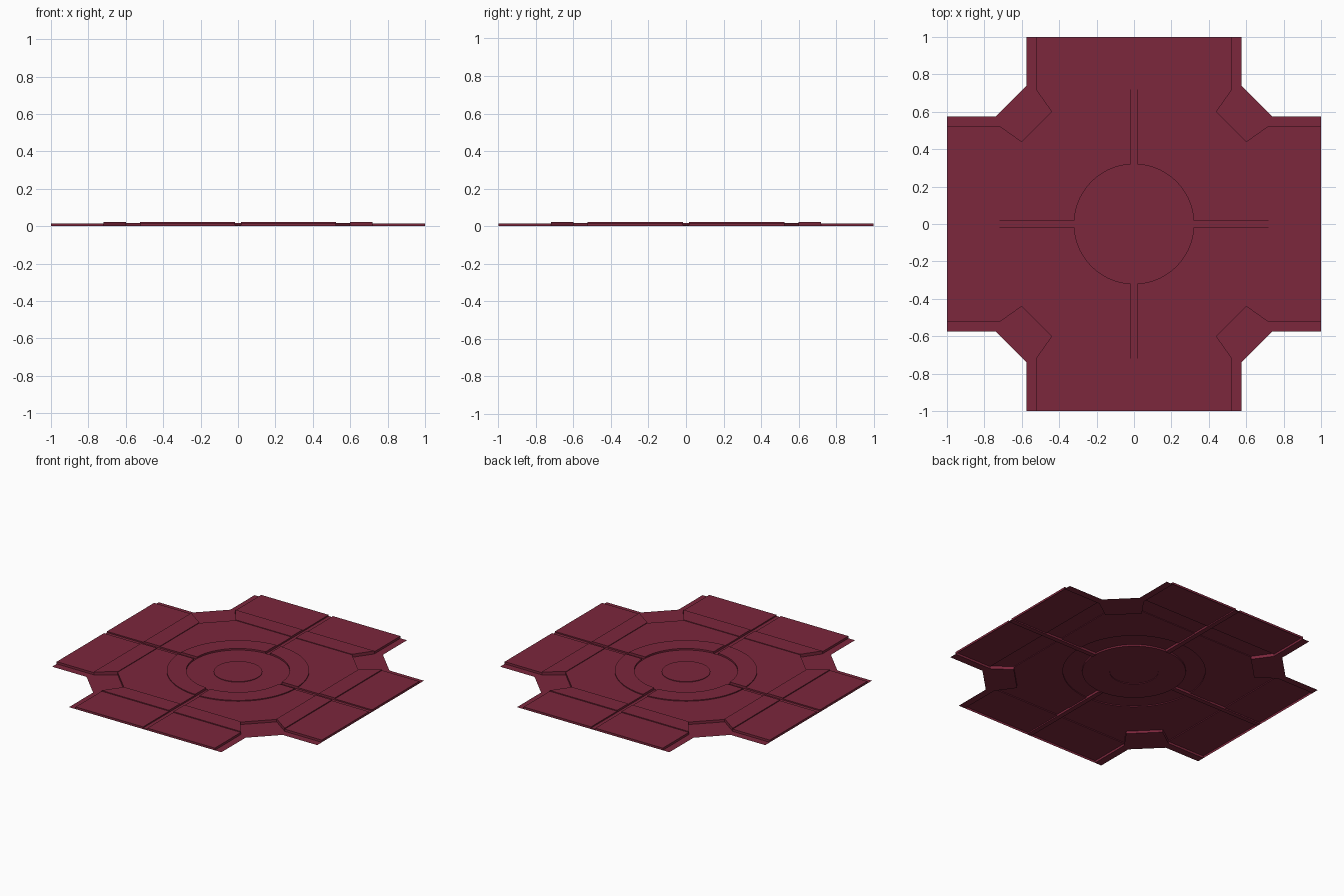
import bpy, bmesh, math

if "Cube" in bpy.data.objects:
    bpy.data.objects.remove(bpy.data.objects["Cube"])

G = 0.016            # half width of the cross channels
R1, R2, R3 = 0.15, 0.32, 0.44
N = 18               # arc segments per quadrant

mat = bpy.data.materials.new("dark_red")
mat.diffuse_color = (0.2, 0.02, 0.045, 1)
mat.use_nodes = True
mat.node_tree.nodes["Principled BSDF"].inputs["Base Color"].default_value = mat.diffuse_color

parts = {}           # part name -> list of (outline, height)


def rot(p, q):
    for _ in range(q):
        p = (-p[1], p[0])
    return p


def add(name, pts, z, turns=4):
    area = sum(a[0] * b[1] - b[0] * a[1] for a, b in zip(pts, pts[1:] + pts[:1]))
    if area < 0:
        pts = pts[::-1]
    for q in range(turns):
        outline = [tuple(round(c, 4) + 0.0 for c in rot(p, q)) for p in pts]
        parts.setdefault(name, []).append((outline, z))


def arc(r, a0):
    return [(r * math.cos(a0 + (math.pi / 2 - 2 * a0) * i / N),
             r * math.sin(a0 + (math.pi / 2 - 2 * a0) * i / N)) for i in range(N + 1)]


a2, a3 = math.asin(G / R2), math.asin(G / R3)
mid, inner, outer = arc(R2, a2), arc(R1, a2), arc(R3, a3)

# Central disc and the sunken ring round it
add("centre_disc", [rot(p, q) for q in range(4) for p in inner], 0.016, 1)
for i in range(N):
    add("sunken_ring", [inner[i], mid[i], mid[i + 1], inner[i + 1]], 0.012)
add("sunken_ring", [inner[-1], mid[-1], rot(mid[0], 1), rot(inner[0], 1)], 0.012)

# Raised ring sectors and the octagonal floor
add("raised_ring", mid + outer[::-1], 0.023)
add("octagon_floor", outer + [(G, 0.6), (0.44, 0.6), (0.6, 0.44), (0.6, G)], 0.017)

# Mitred border bars and arm panels, two mirrored halves per arm
for s in (1, -1):
    add("border_bar", [(s * G, 0.6), (s * G, 0.72), (s * 0.525, 0.72), (s * 0.44, 0.6)], 0.021)
    add("arm_panel", [(s * G, 0.72), (s * G, 1), (s * 0.525, 1), (s * 0.525, 0.72)], 0.015)

# Channels along both axes
ys = [mid[-1][1], outer[-1][1], 0.6, 0.72, 1]
for lo, hi in zip(ys, ys[1:]):
    add("channel", [(-G, lo), (G, lo), (G, hi), (-G, hi)], 0.007)

# Low rim along the arm sides and chamfered corners
add("low_rim", [(0.525, 0.72), (0.525, 1), (0.575, 1), (0.575, 0.74), (0.74, 0.575),
                (1, 0.575), (1, 0.525), (0.72, 0.525), (0.6, 0.44), (0.44, 0.6)], 0.0)

# Heights on each side of every edge, used to place the step walls
level = {}
for faces in parts.values():
    for pts, z in faces:
        for a, b in zip(pts, pts[1:] + pts[:1]):
            level[(a, b)] = z

for name, faces in parts.items():
    bm = bmesh.new()
    for pts, z in faces:
        bm.faces.new([bm.verts.new((x, y, z)) for x, y in pts])
        for a, b in zip(pts, pts[1:] + pts[:1]):
            low = level.get((b, a), 0.0)
            if low < z - 1e-5:
                bm.faces.new([bm.verts.new(v) for v in
                              ((*a, low), (*b, low), (*b, z), (*a, z))])
    bmesh.ops.remove_doubles(bm, verts=bm.verts, dist=1e-5)
    me = bpy.data.meshes.new(name)
    bm.to_mesh(me)
    bm.free()
    me.materials.append(mat)
    bpy.context.collection.objects.link(bpy.data.objects.new(name, me))
